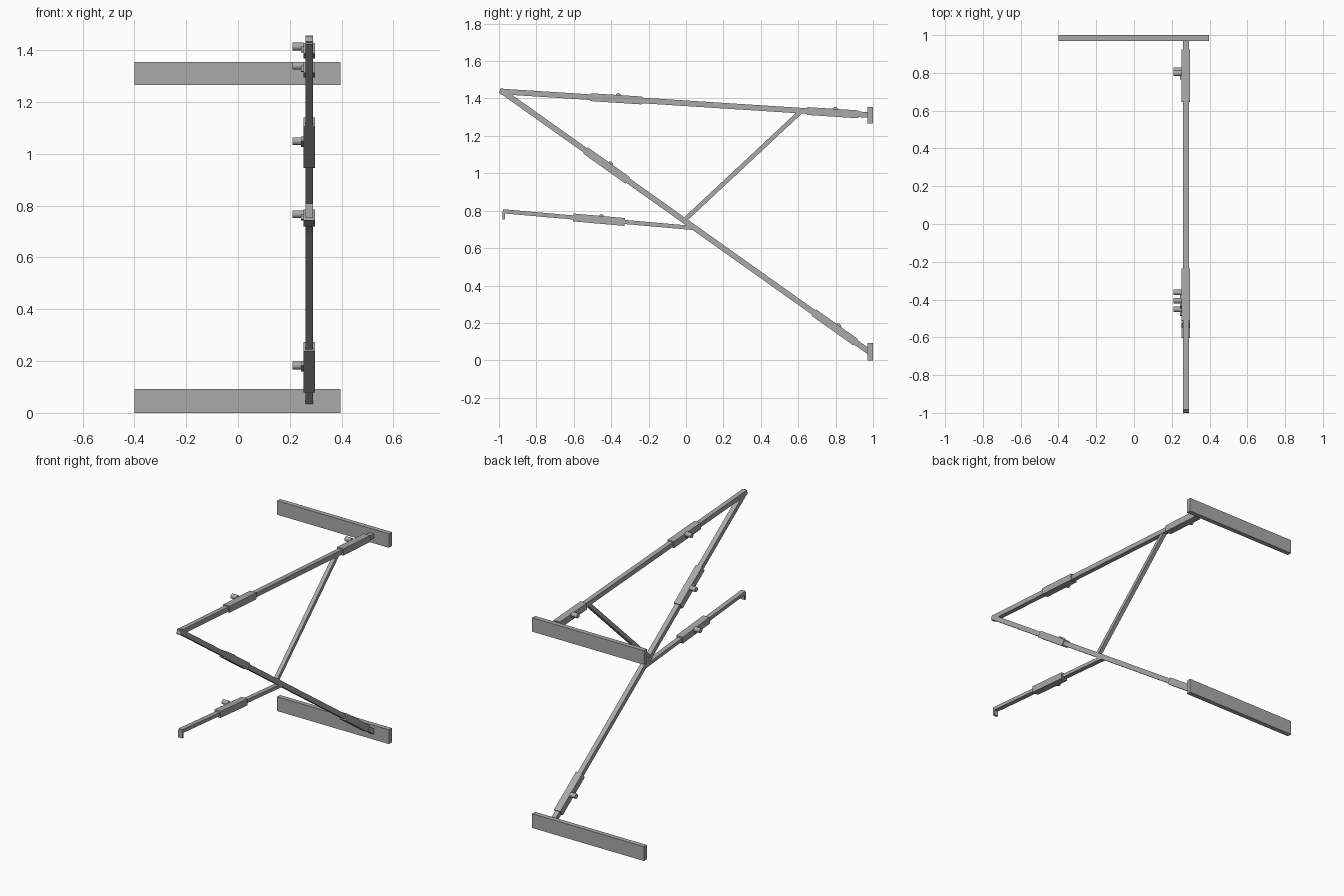
import bpy, math
from mathutils import Vector, Matrix

if "Cube" in bpy.data.objects:
    bpy.data.objects.remove(bpy.data.objects["Cube"])

grey = bpy.data.materials.new("steel grey")
grey.diffuse_color = (0.4, 0.4, 0.4, 1)
grey.use_nodes = True
grey.node_tree.nodes["Principled BSDF"].inputs["Base Color"].default_value = grey.diffuse_color
X = 0.275  # plane of the frame


def box(name, centre, size, angle=0.0):
    """Box tilted about the x axis."""
    bpy.ops.mesh.primitive_cube_add(size=1)
    o = bpy.context.object
    o.name = name
    o.data.transform(Matrix.Diagonal((*size, 1)))
    o.location = centre
    o.rotation_euler.x = angle
    o.data.materials.append(grey)
    return o


def bar(name, a, b, width, thick):
    """Square bar between two (y, z) points."""
    d = Vector(b) - Vector(a)
    m = (Vector(a) + Vector(b)) / 2
    return box(name, (X, m.x, m.y), (width, d.length, thick), math.atan2(d.y, d.x))


def clamp(name, a, b, along, length=0.275):
    """Sleeve on the bar a-b centred at y = along, with a side tightening knob."""
    a, b = Vector(a), Vector(b)
    d = (b - a).normalized()
    n = Vector((-d.y, d.x))
    c = a + d * ((along - a.x) / d.x)
    bar(name + "_sleeve", c - d * length / 2, c + d * length / 2, 0.045, 0.042)
    # knob on the inner side, a little above the sleeve centre line
    k = c + d * 0.012 + n * 0.016
    bpy.ops.mesh.primitive_cylinder_add(vertices=16, radius=0.015, depth=0.042,
                                        location=(0.231, k.x, k.y),
                                        rotation=(0, math.pi / 2, 0))
    o = bpy.context.object
    o.name = name + "_knob"
    o.data.materials.append(grey)
    bpy.ops.object.shade_smooth_by_angle()
    # lug joining knob and sleeve
    box(name + "_lug", (0.25, c.x, c.y + 0.004), (0.012, 0.04, 0.022),
        math.atan2(d.y, d.x))


# cross boards
box("upper_board", (-0.002, 0.985, 1.31), (0.796, 0.03, 0.09))
box("lower_board", (-0.002, 0.985, 0.046), (0.796, 0.03, 0.092))

# main bars
top = ((-0.995, 1.438), (0.975, 1.312))
diagonal = ((-0.992, 1.445), (0.98, 0.045))
arm = ((-0.98, 0.797), (0.035, 0.708))
bar("top_bar", *top, 0.03, 0.03)
bar("diagonal_bar", *diagonal, 0.03, 0.03)
bar("lower_arm", *arm, 0.03, 0.022)
bar("strut", (-0.01, 0.748), (0.615, 1.332), 0.026, 0.024)
box("arm_hook", (X, -0.975, 0.775), (0.03, 0.013, 0.044))

# adjustable clamps
clamp("top_front", *top, -0.375)
clamp("top_back", *top, 0.785)
clamp("diagonal_front", *diagonal, -0.425)
clamp("diagonal_back", *diagonal, 0.795)
clamp("arm", *arm, -0.465)
